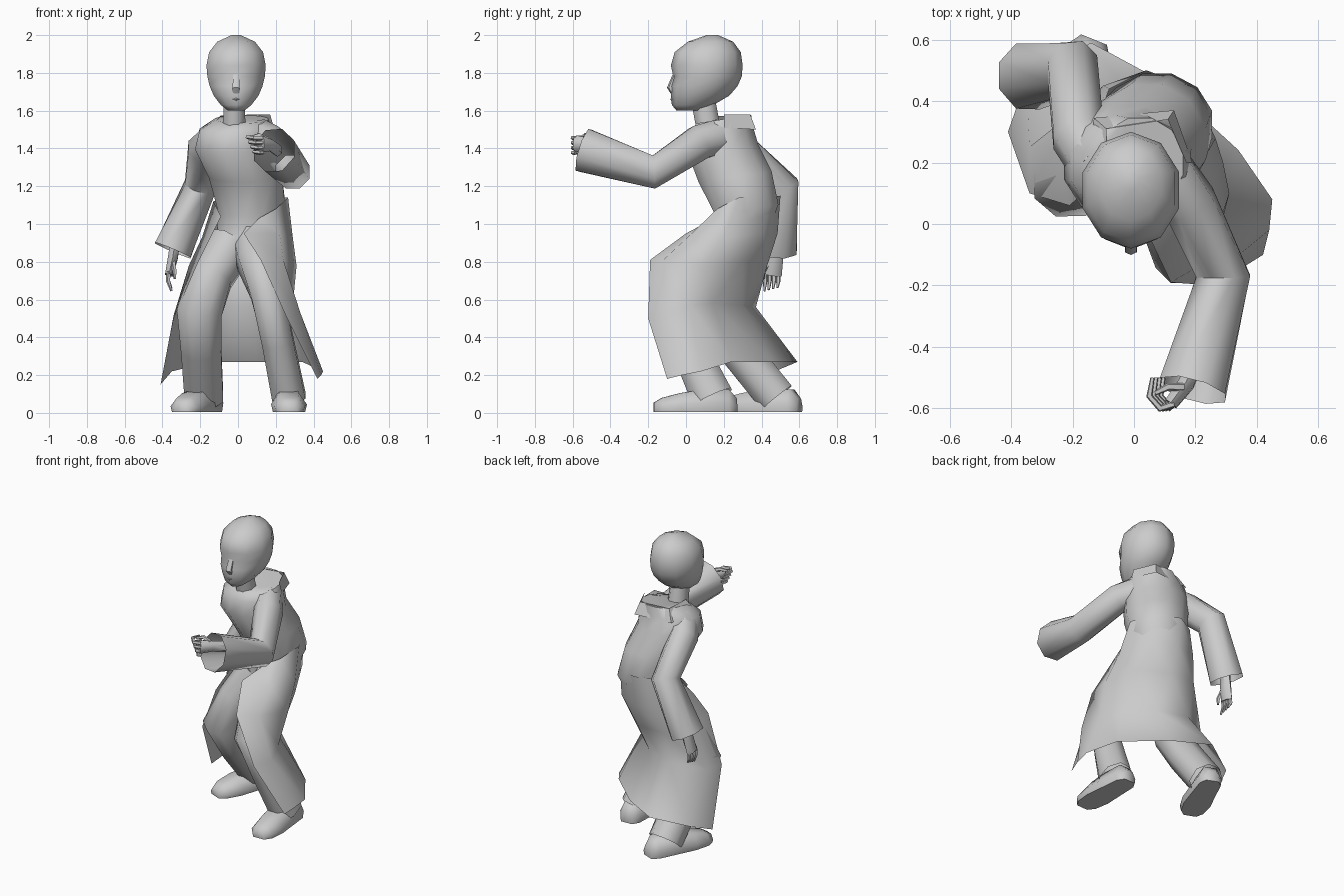
import bpy, bmesh
from math import sin, cos, pi
from mathutils import Vector as V


def loft(name, rows, closed=True, caps=(True, True), angle=0.9):
    """Skin a list of equally long point rows."""
    bm = bmesh.new()
    vs = [[bm.verts.new(p) for p in r] for r in rows]
    n = len(rows[0])
    for a, b in zip(vs, vs[1:]):
        for i in range(n if closed else n - 1):
            j = (i + 1) % n
            bm.faces.new((a[i], a[j], b[j], b[i]))
    for on, r in zip(caps, (vs[0], vs[-1])):
        if on and closed:
            bm.faces.new(r)
    bmesh.ops.recalc_face_normals(bm, faces=bm.faces)
    me = bpy.data.meshes.new(name)
    bm.to_mesh(me)
    bm.free()
    ob = bpy.data.objects.new(name, me)
    bpy.context.collection.objects.link(ob)
    bpy.ops.object.select_all(action='DESELECT')
    ob.select_set(True)
    bpy.context.view_layer.objects.active = ob
    bpy.ops.object.shade_smooth_by_angle(angle=angle)
    return ob


def stack(name, rings, n=12, caps=(True, True)):
    """Horizontal ellipses: z, cx, cy, rx, ry, tilt."""
    rows = []
    for z, cx, cy, rx, ry, k in rings:
        rows.append([V((cx + rx * cos(2 * pi * (i + .5) / n), cy + ry * sin(2 * pi * (i + .5) / n),
                        z + k * ry * sin(2 * pi * (i + .5) / n))) for i in range(n)])
    return loft(name, rows, caps=caps)


def tube(name, pts, n=8, caps=(True, True), ref=(1, 0, 0)):
    """Limb through points x, y, z, half width, half depth."""
    c = [V(p[:3]) for p in pts]
    rows = []
    for i, p in enumerate(pts):
        t = (c[min(i + 1, len(c) - 1)] - c[max(i - 1, 0)]).normalized()
        r = V(ref)
        u = (r - t * t.dot(r)).normalized()
        w = t.cross(u)
        rows.append([c[i] + u * p[3] * cos(2 * pi * (k + .5) / n) + w * p[4] * sin(2 * pi * (k + .5) / n)
                     for k in range(n)])
    return loft(name, rows, caps=caps)


def shoe(name, heel, toe):
    """Flat-soled shoe lofted from heel to toe."""
    h, t = V((*heel, 0)), V((*toe, 0))
    d = (t - h).normalized()
    s = V((-d.y, d.x, 0))
    rows = []
    for f, w, top in ((0, .045, .07), (.1, .075, .12), (.4, .085, .12), (.68, .095, .10), (.9, .08, .075), (1, .045, .05)):
        c = h.lerp(t, f) + V((0, 0, .005))
        rows.append([c + s * w * a + V((0, 0, top * b)) for a, b in
                     ((-.9, 0), (.9, 0), (1, .4), (.55, 1), (-.55, 1), (-1, .4))])
    loft(name, rows, angle=1.2)


# Head with eye sockets, nose and mouth
head = stack("head", [
    (1.60, -.01, .02, .045, .07, 0), (1.63, -.01, .035, .085, .11, 0),
    (1.68, -.01, .075, .125, .155, 0), (1.73, -.01, .095, .147, .178, 0),
    (1.78, -.01, .105, .16, .19, 0), (1.84, -.01, .11, .165, .19, 0),
    (1.91, -.01, .115, .15, .175, 0), (1.965, -.01, .13, .105, .12, 0),
    (2.0, -.01, .14, .025, .03, 0)], 10)
for v in head.data.vertices:
    if abs(v.co.z - 1.78) < .01 and v.co.y < -.03:
        v.co.y += .018
tube("nose", [(-.01, -.055, 1.79, .018, .015), (-.01, -.083, 1.72, .022, .018),
              (-.01, -.066, 1.695, .02, .015)], 6)
tube("mouth", [(-.05, -.045, 1.66, .008, .008), (-.01, -.07, 1.66, .012, .014),
               (.03, -.045, 1.66, .008, .008)], 6, ref=(0, 0, 1))
stack("neck", [(1.50, -.02, .12, .065, .07, 0), (1.66, -.02, .09, .06, .07, 0)], 8)

# Coat upper body and collar rim
stack("torso", [
    (.90, .03, .28, .15, .14, 0), (1.07, .075, .325, .185, .17, .2),
    (1.25, .04, .26, .20, .20, .15), (1.40, -.02, .195, .215, .195, .1),
    (1.50, -.01, .185, .20, .175, .1), (1.555, .02, .20, .145, .15, .15)])
loft("collar", [[(-.16, .12, 1.50), (-.13, .345, 1.50), (.13, .37, 1.50), (.19, .20, 1.51)],
                [(-.09, .13, 1.57), (-.09, .31, 1.575), (.11, .34, 1.58), (.17, .20, 1.58)]], closed=False)

# Long coat skirt, open at the front and gathered behind the knee
loft("coat_skirt", [
    [(.11, .15, 1.03), (.20, .165, 1.08), (.265, .28, 1.14), (.18, .45, 1.14),
     (.04, .50, 1.15), (-.08, .44, 1.14), (-.13, .31, 1.12), (-.09, .19, 1.04)],
    [(.03, 0, .95), (.22, .03, .95), (.29, .2, .93), (.2, .41, .95),
     (.05, .485, .95), (-.1, .45, .95), (-.19, .28, .93), (-.14, .12, .94)],
    [(.12, -.19, .81), (.24, -.12, .81), (.31, .1, .78), (.22, .30, .8),
     (.06, .43, .78), (-.13, .42, .78), (-.26, .25, .78), (-.21, .06, .8)],
    [(.26, -.2, .5), (.33, -.11, .53), (.29, .02, .57), (.2, .14, .58),
     (.07, .30, .57), (-.13, .37, .56), (-.34, .25, .52), (-.34, .10, .5)],
    [(.42, -.1, .18), (.44, -.02, .2), (.45, .08, .22), (.34, .24, .27),
     (.1, .46, .27), (-.14, .59, .27), (-.35, .47, .22), (-.41, .30, .15)],
], closed=False, angle=1.2)

# Sleeves: one raised forward, one hanging behind
tube("raised_sleeve", [(.11, .17, 1.46, .09, .10), (.18, .07, 1.43, .09, .10),
                       (.29, -.17, 1.275, .095, .095), (.19, -.54, 1.39, .118, .125)], caps=(True, False))
tube("lowered_sleeve", [(-.12, .19, 1.45, .09, .10), (-.18, .28, 1.40, .09, .10),
                        (-.20, .505, 1.20, .09, .10), (-.345, .48, .86, .11, .115)], caps=(True, False))

# Hands
tube("raised_palm", [(.21, -.42, 1.39, .03, .035), (.17, -.52, 1.42, .03, .035),
                     (.12, -.585, 1.425, .025, .045)], 6)
for i in range(4):
    z = 1.455 - .026 * i
    o = .012 * i
    tube("raised_finger", [(.13, -.585, z, .012, .012), (.085 + o, -.60, z, .012, .012),
                           (.05 + o, -.56, z + .005, .011, .011), (.06 + o, -.50, z, .007, .007)], 5, ref=(0, 0, 1))
tube("raised_thumb", [(.16, -.53, 1.45, .014, .014), (.11, -.53, 1.47, .013, .013),
                      (.07, -.55, 1.46, .008, .008)], 5, ref=(0, 0, 1))
tube("lowered_palm", [(-.33, .48, .92, .03, .035), (-.345, .47, .82, .03, .045),
                      (-.365, .455, .73, .024, .052)], 6)
for i in range(4):
    y = .42 + .023 * i
    tube("lowered_finger", [(-.365, y, .75, .013, .013), (-.37, y, .70, .012, .012),
                            (-.352, y - .005, .645 + .006 * i, .006, .006)], 5)
tube("lowered_thumb", [(-.345, .44, .80, .014, .014), (-.335, .41, .75, .012, .012),
                       (-.335, .41, .71, .007, .007)], 5)

# Trouser legs and shoes
tube("front_leg", [(.09, .27, .92, .13, .13), (.10, .09, .80, .11, .13), (.155, -.10, .63, .095, .10),
                   (.21, 0, .38, .09, .10), (.27, .14, .08, .095, .12)], caps=(True, False))
tube("rear_leg", [(-.03, .27, .90, .13, .13), (-.14, .2, .72, .12, .13), (-.205, .13, .54, .13, .115),
                  (-.195, .27, .34, .115, .11), (-.18, .48, .08, .11, .11)], caps=(True, False))
shoe("front_shoe", (.26, .27), (.275, -.17))
shoe("rear_shoe", (-.13, .60), (-.30, .18))
